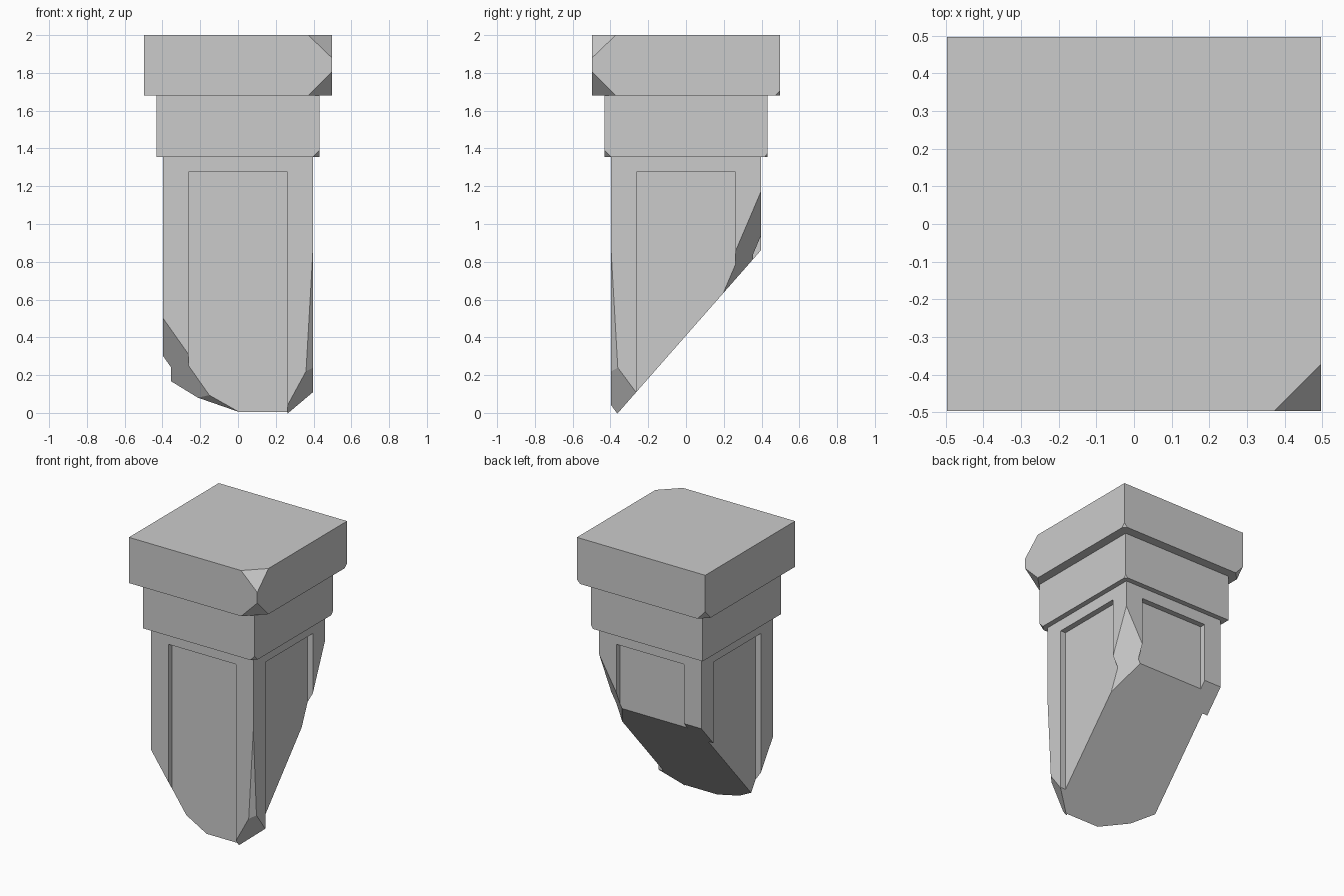
import bpy
import bmesh
from mathutils import Vector

if "Cube" in bpy.data.objects:
    bpy.data.objects.remove(bpy.data.objects["Cube"], do_unlink=True)

stone = bpy.data.materials.new("stone_grey")
stone.use_nodes = True
GREY = (0.6, 0.6, 0.6, 1)
stone.diffuse_color = GREY
stone.node_tree.nodes["Principled BSDF"].inputs["Base Color"].default_value = GREY


def box(half, z0, z1):
    bm = bmesh.new()
    bmesh.ops.create_cube(bm, size=1)
    for v in bm.verts:
        v.co = (v.co.x * 2 * half, v.co.y * 2 * half, z1 if v.co.z > 0 else z0)
    return bm


def slice_off(bm, a, b, c, keep):
    """Cut along the plane through a, b, c, keep the side holding 'keep', close the cut."""
    a, b, c = Vector(a), Vector(b), Vector(c)
    n = (b - a).cross(c - a).normalized()
    if n.dot(Vector(keep) - a) > 0:
        n = -n
    bmesh.ops.bisect_plane(bm, geom=bm.verts[:] + bm.edges[:] + bm.faces[:], dist=1e-5,
                           plane_co=a, plane_no=n, clear_outer=True)
    bmesh.ops.holes_fill(bm, edges=[e for e in bm.edges if e.is_boundary], sides=0)


def chip(bm, half, sx, sy, z, across, up):
    """Knock off the corner at (sx, sy, z); 'up' is signed."""
    x, y = sx * half, sy * half
    slice_off(bm, (x - sx * across, y, z), (x, y - sy * across, z), (x, y, z + up),
              (0, 0, z + up))


def finish(bm, name):
    bmesh.ops.dissolve_limit(bm, angle_limit=0.002, verts=bm.verts[:], edges=bm.edges[:])
    bmesh.ops.recalc_face_normals(bm, faces=bm.faces[:])
    mesh = bpy.data.meshes.new(name)
    bm.to_mesh(mesh)
    bm.free()
    mesh.materials.append(stone)
    bpy.context.collection.objects.link(bpy.data.objects.new(name, mesh))


# Top block with chipped corners
TOP = 0.497
bm = box(TOP, 1.68, 2)
chip(bm, TOP, 1, -1, 2, 0.125, -0.12)
chip(bm, TOP, 1, -1, 1.68, 0.125, 0.125)
chip(bm, TOP, 1, 1, 1.68, 0.025, 0.025)
chip(bm, TOP, -1, 1, 1.68, 0.06, 0.065)
finish(bm, "top_block")

# Middle block
MID = 0.432
bm = box(MID, 1.355, 1.68)
chip(bm, MID, 1, -1, 1.355, 0.035, 0.035)
chip(bm, MID, 1, 1, 1.355, 0.015, 0.02)
finish(bm, "middle_block")

# Shaft with a recessed panel on each side
H, P, DEPTH, PANEL_TOP = 0.396, 0.262, 0.04, 1.275
R = H - DEPTH
bm = box(H, -0.3, 1.355)
for co, no in (((P, 0, 0), (1, 0, 0)), ((-P, 0, 0), (1, 0, 0)), ((0, P, 0), (0, 1, 0)),
               ((0, -P, 0), (0, 1, 0)), ((0, 0, PANEL_TOP), (0, 0, 1))):
    bmesh.ops.bisect_plane(bm, geom=bm.verts[:] + bm.edges[:] + bm.faces[:],
                           plane_co=co, plane_no=no)
bm.normal_update()
panels = []
for f in bm.faces:
    c = f.calc_center_median()
    if abs(f.normal.z) < 0.1 and c.z < PANEL_TOP and min(abs(c.x), abs(c.y)) < 0.1:
        panels.append(f)
for f in panels:
    inward = -f.normal * DEPTH
    new = bmesh.ops.extrude_discrete_faces(bm, faces=[f])["faces"][0]
    bmesh.ops.translate(bm, verts=new.verts[:], vec=inward)

# Broken lower end: long slope, then smaller breaks at the corners
INSIDE = (0, 0, 1.3)
breaks = [
    ((0, -0.36, 0), (1, -0.36, 0), (0, H, 0.86)),
    ((H, H, 1.17), (P, H, 0.936), (H, P, 0.856)),
    ((-H, -H, 0.5), (-P, -H, 0.31), (-H, -P, 0.30)),
    ((-0.145, -R, 0.09), (0, -R, 0.008), (-0.16, -0.302, 0.06)),
    ((H, -H, 0.85), (0.36, -H, 0.22), (H, -0.36, 0.22)),
    ((0.36, -H, 0.22), (P, -H, 0.04), (H, -0.265, 0.11)),
]
for a, b, c in breaks:
    slice_off(bm, a, b, c, INSIDE)
finish(bm, "broken_shaft")
